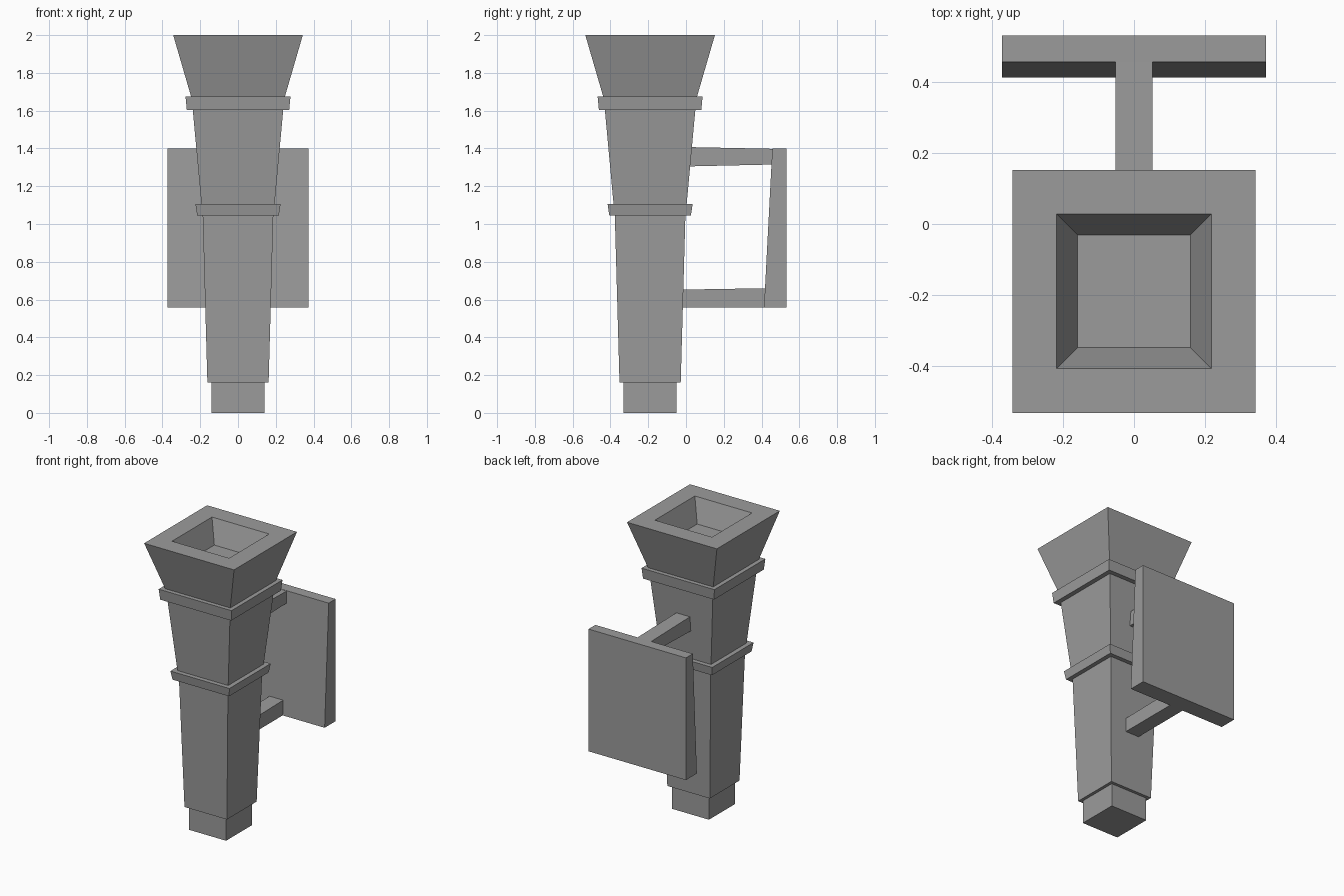
import bpy
import bmesh

cube = bpy.data.objects.get("Cube")
if cube:
    bpy.data.objects.remove(cube, do_unlink=True)

GREY = (0.33, 0.33, 0.33, 1.0)
grey = bpy.data.materials.new("plain_grey")
grey.use_nodes = True
grey.diffuse_color = GREY
grey.node_tree.nodes["Principled BSDF"].inputs["Base Color"].default_value = GREY

TORCH_Y = -0.19


def loft(name, rings):
    """Skin closed rings of four corners and cap both ends."""
    bm = bmesh.new()
    loops = [[bm.verts.new(p) for p in ring] for ring in rings]
    for a, b in zip(loops, loops[1:]):
        for i in range(4):
            j = (i + 1) % 4
            bm.faces.new((a[i], a[j], b[j], b[i]))
    bm.faces.new(loops[0][::-1])
    bm.faces.new(loops[-1])
    bmesh.ops.recalc_face_normals(bm, faces=bm.faces)
    mesh = bpy.data.meshes.new(name)
    bm.to_mesh(mesh)
    bm.free()
    mesh.materials.append(grey)
    obj = bpy.data.objects.new(name, mesh)
    bpy.context.collection.objects.link(obj)
    return obj


def square_part(name, profile):
    """Square section around the torch axis; profile is (half width, z)."""
    corners = ((-1, -1), (1, -1), (1, 1), (-1, 1))
    loft(name, [[(sx * h, TORCH_Y + sy * h, z) for sx, sy in corners]
                for h, z in profile])


def side_part(name, half_x, outline):
    """Four-sided (y, z) outline extruded symmetrically across x."""
    loft(name, [[(x, y, z) for y, z in outline] for x in (-half_x, half_x)])


# Torch, from the foot upwards
square_part("foot", [(0.141, 0), (0.141, 0.16)])
square_part("lower_shaft", [(0.162, 0.16), (0.187, 1.05)])
square_part("lower_collar", [(0.216, 1.045), (0.225, 1.105)])
square_part("upper_shaft", [(0.193, 1.1), (0.24, 1.61)])
square_part("upper_collar", [(0.271, 1.603), (0.278, 1.676)])

# Flared head with a tapered recess in its top
square_part("flared_head", [(0.247, 1.67), (0.343, 2.0),
                            (0.218, 2.0), (0.159, 1.845)])

# Wall bracket
side_part("wall_plate", 0.372, [(0.413, 0.557), (0.532, 0.557),
                                (0.532, 1.4), (0.457, 1.4)])
side_part("upper_arm", 0.052, [(-0.03, 1.304), (0.46, 1.315),
                               (0.46, 1.398), (-0.03, 1.408)])
side_part("lower_arm", 0.052, [(-0.06, 0.557), (0.43, 0.557),
                               (0.43, 0.66), (-0.06, 0.652)])
